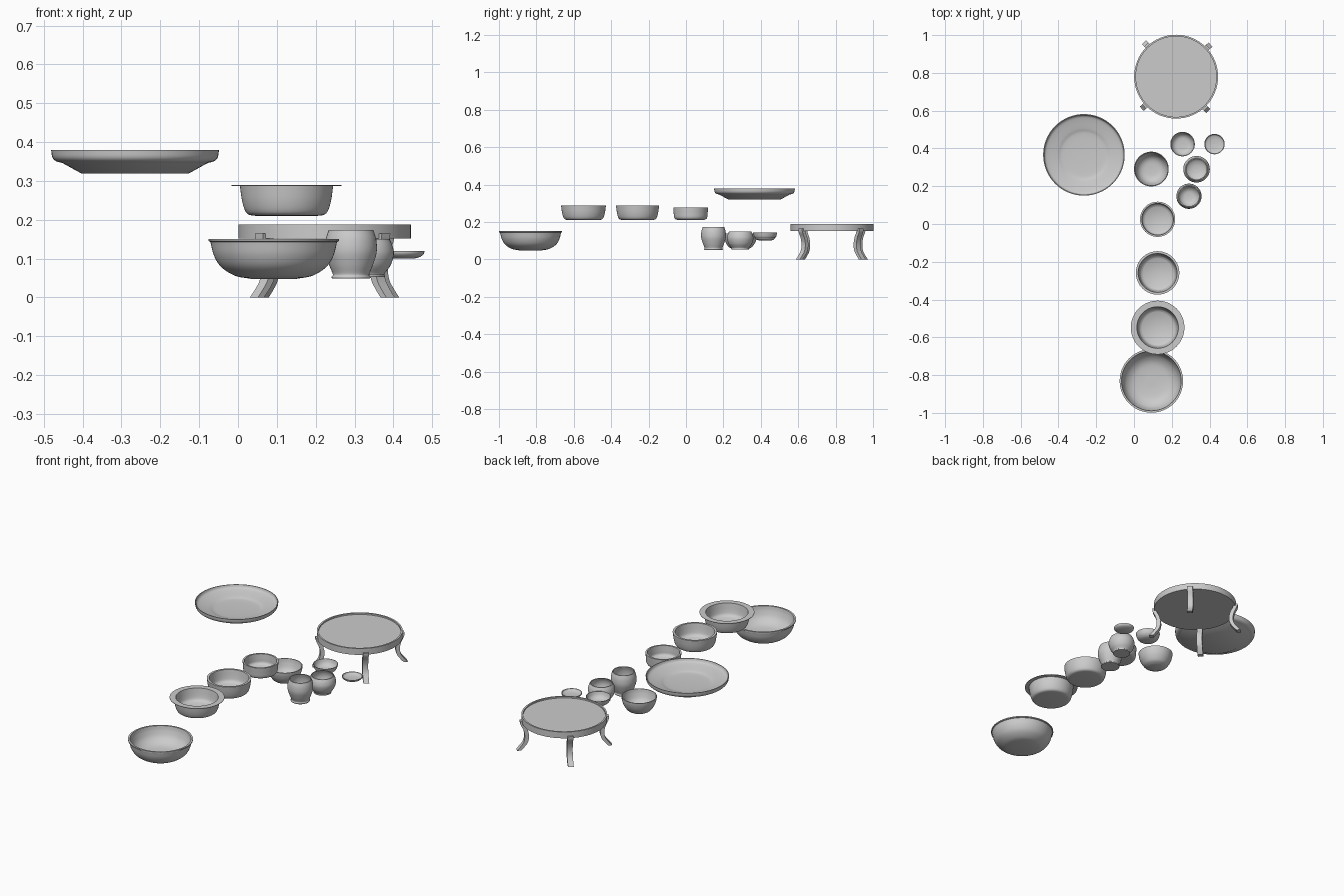
import bpy, bmesh
from math import sin, cos, pi, radians
from mathutils import Vector

if "Cube" in bpy.data.objects:
    bpy.data.objects.remove(bpy.data.objects["Cube"])

SEG = 64


def smooth_curve(points, steps=5):
    """Catmull-Rom curve through 2D points."""
    p = [Vector(q) for q in points]
    if len(p) < 3:
        return p
    p = [2 * p[0] - p[1]] + p + [2 * p[-1] - p[-2]]
    out = []
    for a, b, c, d in zip(p, p[1:], p[2:], p[3:]):
        for i in range(steps):
            t = i / steps
            out.append(0.5 * (2 * b + (c - a) * t + (2 * a - 5 * b + 4 * c - d) * t * t
                              + (3 * b - a - 3 * c + d) * t ** 3))
    return out + [p[-2]]


def finish(bm, name, angle=40):
    bmesh.ops.remove_doubles(bm, verts=bm.verts, dist=1e-5)
    bmesh.ops.recalc_face_normals(bm, faces=bm.faces)
    mesh = bpy.data.meshes.new(name)
    bm.to_mesh(mesh)
    bm.free()
    obj = bpy.data.objects.new(name, mesh)
    bpy.context.collection.objects.link(obj)
    bpy.ops.object.select_all(action='DESELECT')
    obj.select_set(True)
    bpy.context.view_layer.objects.active = obj
    bpy.ops.object.shade_smooth_by_angle(angle=radians(angle))
    return obj


def lathe(name, x, y, *curves):
    """Revolve (radius, height) curves; corners stay sharp between curves."""
    prof = [p for c in curves for p in smooth_curve(c)]
    bm = bmesh.new()
    rings = [[bm.verts.new((x + r * cos(2 * pi * i / SEG), y + r * sin(2 * pi * i / SEG), z))
              for i in range(SEG)] for r, z in prof]
    for a, b in zip(rings, rings[1:]):
        for i in range(SEG):
            j = (i + 1) % SEG
            bm.faces.new((a[i], a[j], b[j], b[i]))
    return finish(bm, name)


def pot(name, x, y, r, z0, z1, wall, taper, flange=0):
    """Straight-sided pot with rounded base and an optional flat flange."""
    b = r - taper
    outer = [(b - .028, z0), (b - .01, z0 + .003), (b, z0 + .014), (r - taper * .4, z0 + .04), (r, z1 - .002)]
    k = r - wall
    inner = [(k, z1), (k - taper * .5, z0 + .04), (k - taper, z0 + .02), (k - taper - .012, z0 + .01)]
    rim = [(r + flange, z1 - .002), (r + flange, z1)]
    lathe(name, x, y, [(0, z0), (b - .028, z0)], outer, rim, inner, [(k - taper - .012, z0 + .01), (0, z0 + .01)])


def bowl(name, x, y, outer, inner):
    """Rounded vessel closed at the axis."""
    lathe(name, x, y, [(0, outer[0][1]), outer[0]], outer, inner)


# Table top with a raised lip
TX, TY = .223, .78
lathe("table_top", TX, TY, [(0, .152), (.222, .152)], [(.222, .152), (.222, .188)],
      [(.213, .188), (.213, .18)], [(.213, .18), (0, .18)])

# Four curved table legs
path = smooth_curve([(.221, .165), (.218, .145), (.204, .115), (.197, .08), (.203, .045), (.222, .018), (.238, 0)])
for n in range(4):
    a = radians(43 + 90 * n)
    out, side = Vector((cos(a), sin(a), 0)), Vector((-sin(a), cos(a), 0))
    bm = bmesh.new()
    rings = []
    for i, (r, z) in enumerate(path):
        c = Vector((TX, TY, max(z, 0))) + out * r
        w, d = .015, .011
        rings.append([bm.verts.new(c + side * s * w + out * t * d)
                      for s, t in ((-1, -1), (1, -1), (1, 1), (-1, 1))])
    for p, q in zip(rings, rings[1:]):
        for i in range(4):
            bm.faces.new((p[i], p[(i + 1) % 4], q[(i + 1) % 4], q[i]))
    bm.faces.new(rings[0])
    bm.faces.new(rings[-1])
    finish(bm, f"table_leg_{n + 1}")

# Large plate
lathe("large_plate", -.265, .366, [(0, .319), (.138, .319)], [(.138, .319), (.187, .346)],
      [(.187, .346), (.204, .351), (.213, .361), (.216, .379)],
      [(.212, .379), (.205, .365), (.185, .357), (.14, .346), (.115, .339), (.06, .336), (0, .335)])

# Large bowl with a thin lip
lathe("large_bowl", .092, -.831, [(0, .048), (.06, .048)],
      [(.06, .048), (.1, .056), (.135, .078), (.154, .108), (.163, .143)],
      [(.168, .145), (.168, .151)],
      [(.158, .151), (.152, .125), (.135, .092), (.1, .068), (.05, .06), (0, .059)])

# Three nested-size pots
pot("flanged_pot", .125, -.548, .12, .21, .289, .01, .013, .022)
pot("medium_pot", .125, -.259, .115, .21, .288, .012, .012)
pot("small_pot", .125, .025, .093, .21, .278, .009, .005)

# Medium and small bowls, saucer
bowl("medium_bowl", .092, .291, [(.04, .055), (.062, .066), (.08, .092), (.089, .118), (.092, .139)],
     [(.088, .139), (.083, .115), (.07, .085), (.045, .068), (0, .064)])
bowl("small_bowl", .257, .423, [(.026, .1), (.044, .106), (.058, .12), (.065, .143)],
     [(.062, .143), (.054, .122), (.036, .108), (0, .105)])
bowl("saucer", .426, .423, [(.028, .1), (.044, .105), (.052, .112), (.054, .119)],
     [(.051, .119), (.046, .111), (.028, .106), (0, .104)])

# Tall and short rounded cups with foot rings
bowl("tall_cup", .291, .147, [(.049, .049), (.05, .053), (.047, .06), (.057, .085), (.066, .117), (.065, .148), (.058, .173)],
     [(.053, .173), (.06, .147), (.06, .115), (.05, .083), (.03, .066), (0, .062)])
bowl("short_cup", .331, .29, [(.046, .053), (.047, .057), (.047, .062), (.062, .083), (.07, .11), (.067, .132), (.059, .15)],
     [(.054, .15), (.062, .131), (.063, .108), (.053, .08), (.03, .067), (0, .063)])
